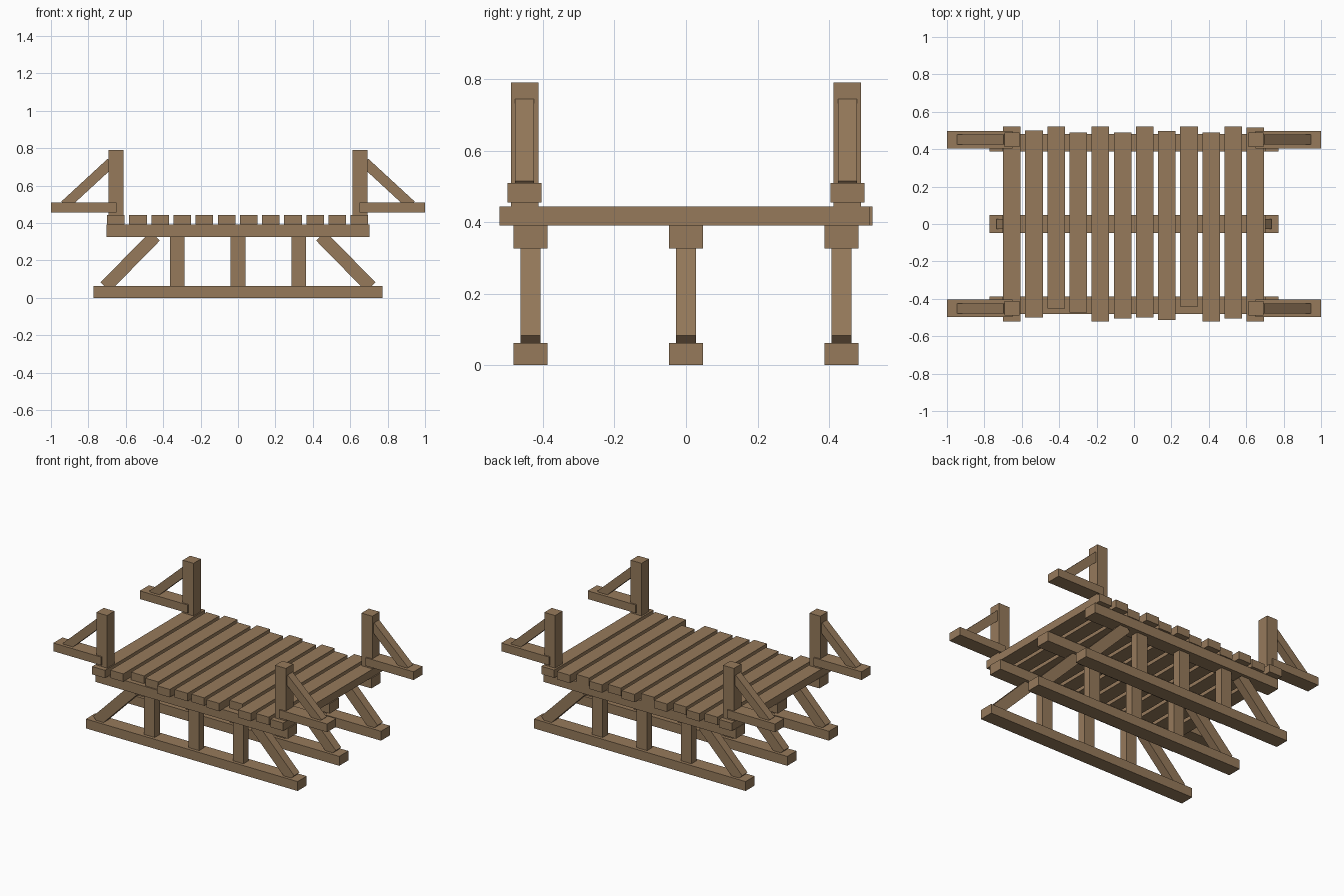
import bpy, math
from mathutils import Vector

if "Cube" in bpy.data.objects:
    bpy.data.objects.remove(bpy.data.objects["Cube"])

wood = bpy.data.materials.new("brown wood")
wood.diffuse_color = (0.305, 0.195, 0.105, 1)
wood.use_nodes = True
wood.node_tree.nodes["Principled BSDF"].inputs["Base Color"].default_value = wood.diffuse_color


def box(name, centre, size, pitch=0.0):
    """Box of full size, optionally tilted about the y axis."""
    bpy.ops.mesh.primitive_cube_add(size=1, location=centre, rotation=(0, pitch, 0))
    ob = bpy.context.object
    ob.name = name
    ob.scale = size
    bpy.ops.object.transform_apply(location=False, rotation=True, scale=True)
    ob.data.materials.append(wood)


def brace(name, y, a, b, width, thick, extra):
    """Slanted beam between two (x, z) points, sunk into its neighbours."""
    a, b = Vector(a), Vector(b)
    d, mid = b - a, (a + b) / 2
    box(name, (mid.x, y, mid.y), (d.length + 2 * extra, width, thick),
        -math.atan2(d.y, d.x))


# three trestles: ground beam, uprights, slanted struts, joist
for y in (-0.435, 0, 0.435):
    box("ground_beam", (0, y, 0.031), (1.546, 0.095, 0.062))
    box("joist", (0, y, 0.359), (1.406, 0.095, 0.066))
    for x in (-0.324, 0, 0.324):
        box("upright", (x, y, 0.195), (0.078, 0.053, 0.29))
    for s in (-1, 1):
        brace("strut", y, (s * 0.706, 0.062), (s * 0.446, 0.327), 0.056, 0.07, 0.005)

# deck slats of uneven length (back end, front end)
ends = [(.522, -.522), (.501, -.501), (.522, -.453), (.49, -.474),
        (.522, -.522), (.488, -.506), (.522, -.501), (.496, -.514),
        (.522, -.442), (.488, -.522), (.522, -.504), (.515, -.522)]
for i, (back, front) in enumerate(ends):
    x = -0.653 + i * 1.302 / 11
    box("deck_slat", (x, (back + front) / 2, 0.417), (0.094, back - front, 0.052))

# corner posts with outward arms and braces
for sx in (-1, 1):
    for y in (-0.451, 0.451):
        box("corner_post", (sx * 0.653, y, 0.61), (0.079, 0.077, 0.36))
        box("post_arm", (sx * 0.825, y, 0.482), (0.35, 0.095, 0.054))
        brace("post_brace", y, (sx * 0.912, 0.508), (sx * 0.693, 0.71), 0.053, 0.054, 0.02)
